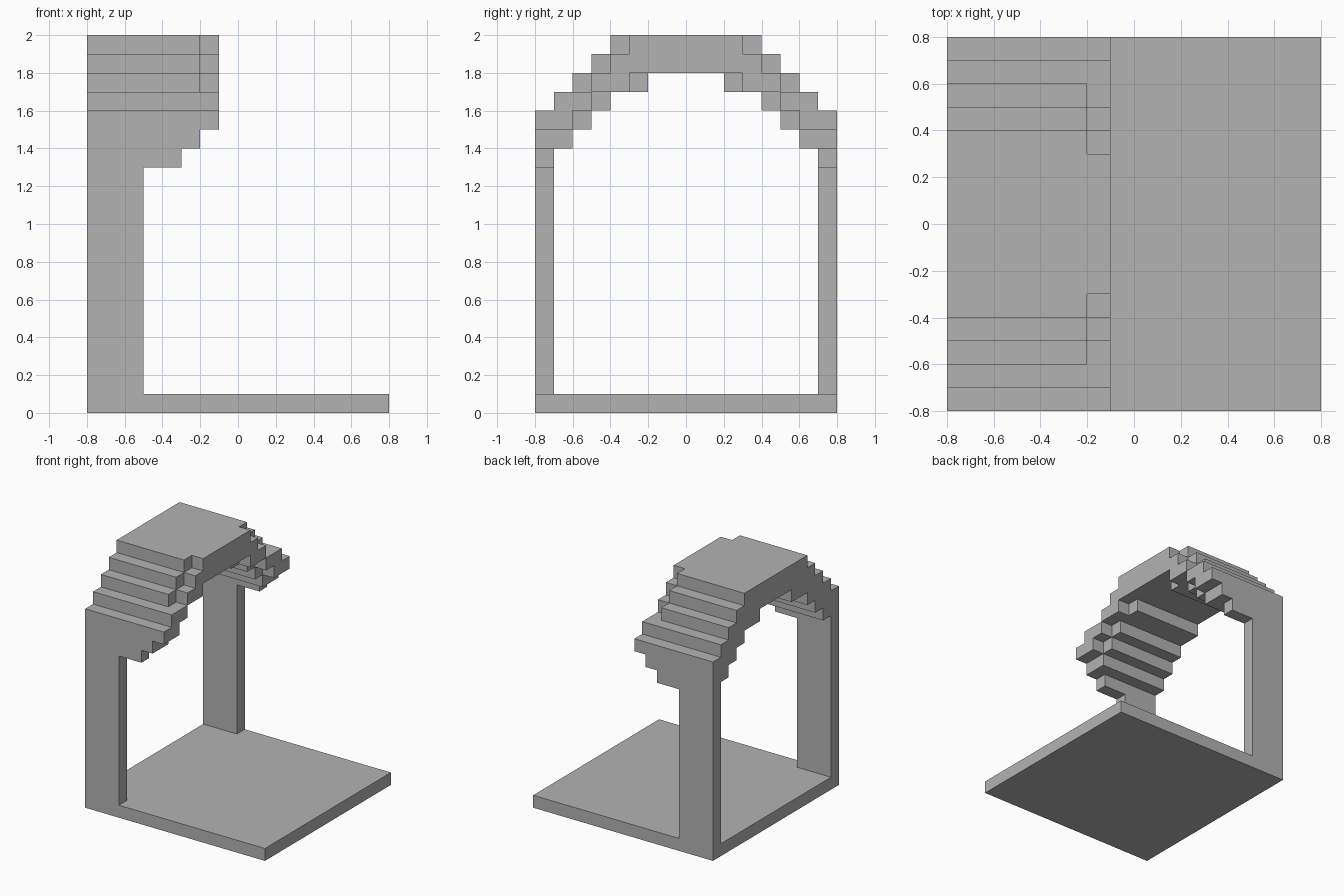
import bpy
import bmesh
from mathutils import Vector

cube = bpy.data.objects.get("Cube")
if cube:
    bpy.data.objects.remove(cube, do_unlink=True)

stone = bpy.data.materials.new("plain grey")
stone.use_nodes = True
GREY = (0.45, 0.45, 0.45, 1)
stone.diffuse_color = GREY
stone.node_tree.nodes["Principled BSDF"].inputs["Base Color"].default_value = GREY


def extrude_profile(name, points, depth):
    """Make a flat-faced solid by pushing a closed 3D outline along depth."""
    bm = bmesh.new()
    face = bm.faces.new([bm.verts.new(p) for p in points])
    result = bmesh.ops.extrude_face_region(bm, geom=[face], use_keep_orig=True)
    moved = [v for v in result["geom"] if isinstance(v, bmesh.types.BMVert)]
    bmesh.ops.translate(bm, verts=moved, vec=Vector(depth))
    bmesh.ops.recalc_face_normals(bm, faces=bm.faces)
    mesh = bpy.data.meshes.new(name)
    bm.to_mesh(mesh)
    bm.free()
    mesh.materials.append(stone)
    obj = bpy.data.objects.new(name, mesh)
    bpy.context.collection.objects.link(obj)
    return obj


def stairs(corners):
    """Turn (y, z) stair levels into right-angled steps, rising inward."""
    path = []
    for i, (y, z) in enumerate(corners):
        if i:
            path.append((y, corners[i - 1][1]))
        path.append((y, z))
    return path


def arch(name, outer, inner, x_back, x_front):
    """Stepped arch, mirrored across y = 0."""
    top, under = stairs(outer), stairs(inner)
    mirrored = lambda path: [(-y, z) for y, z in reversed(path)]
    outline = top + mirrored(top) + under_side(under, mirrored)
    points = [(x_back, y, z) for y, z in outline]
    return extrude_profile(name, points, (x_front - x_back, 0, 0))


def under_side(under, mirrored):
    return [(-y, z) for y, z in under] + mirrored([(-y, z) for y, z in under])


# Floor slab
extrude_profile("floor_slab",
                [(-0.8, -0.8, 0), (0.8, -0.8, 0), (0.8, 0.8, 0), (-0.8, 0.8, 0)],
                (0, 0, 0.1))

# Side posts with a bracket step under the arch
post = [(-0.8, 0.1), (-0.5, 0.1), (-0.5, 1.3), (-0.3, 1.3), (-0.3, 1.4), (-0.8, 1.4)]
for name, y in (("right_post", -0.8), ("left_post", 0.7)):
    extrude_profile(name, [(x, y, z) for x, z in post], (0, 0.1, 0))

# Main stepped canopy
arch("canopy",
     [(0.8, 1.6), (0.7, 1.7), (0.6, 1.8), (0.5, 1.9), (0.4, 2.0)],
     [(0.8, 1.4), (0.6, 1.5), (0.5, 1.6), (0.4, 1.7), (0.2, 1.8)],
     -0.8, -0.2)

# Thinner rim along the open edge
arch("canopy_rim",
     [(0.8, 1.6), (0.7, 1.7), (0.5, 1.8), (0.4, 1.9), (0.3, 2.0)],
     [(0.8, 1.5), (0.6, 1.6), (0.5, 1.7), (0.3, 1.8)],
     -0.2, -0.1)
